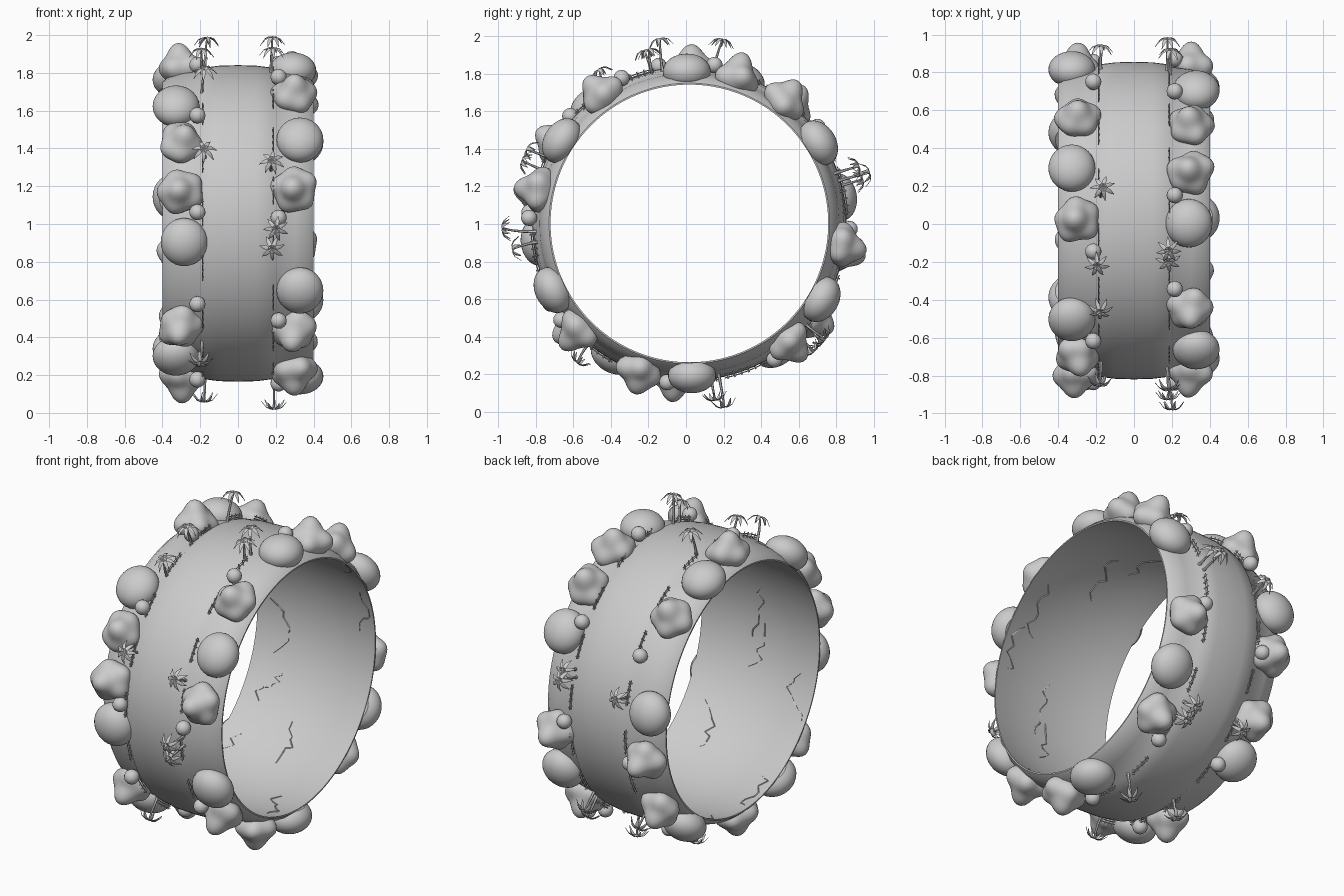
import bpy, bmesh, math, random
from math import sin, cos, pi, radians
from mathutils import Matrix, Vector

random.seed(4)
if "Cube" in bpy.data.objects:
    bpy.data.objects.remove(bpy.data.objects["Cube"])

grey = bpy.data.materials.new("stone grey")
grey.use_nodes = True
grey.diffuse_color = (0.6, 0.6, 0.6, 1)
grey.node_tree.nodes["Principled BSDF"].inputs["Base Color"].default_value = (0.6, 0.6, 0.6, 1)

CENTRE = Vector((0, 0.018, 1.003))


def place(angle, x, r):
    """Frame on the ring: local z points outward, local x along the axle."""
    spin = Matrix.Rotation(radians(angle - 90), 4, 'X')
    return Matrix.Translation(CENTRE) @ spin @ Matrix.Translation((x, 0, r))


def finish(name, bm, smooth=True):
    bmesh.ops.recalc_face_normals(bm, faces=bm.faces)
    mesh = bpy.data.meshes.new(name)
    bm.to_mesh(mesh)
    bm.free()
    mesh.materials.append(grey)
    ob = bpy.data.objects.new(name, mesh)
    bpy.context.collection.objects.link(ob)
    if smooth:
        bpy.ops.object.select_all(action='DESELECT')
        ob.select_set(True)
        bpy.context.view_layer.objects.active = ob
        bpy.ops.object.shade_smooth_by_angle(angle=radians(40))


def tube(bm, points, radii, sides=6):
    """Tapered tube through the points."""
    loops = []
    for i, p in enumerate(points):
        d = points[min(i + 1, len(points) - 1)] - points[max(i - 1, 0)]
        q = d.to_track_quat('Z', 'Y')
        loops.append([bm.verts.new(p + q @ Vector((radii[i] * cos(2 * pi * k / sides),
                                                  radii[i] * sin(2 * pi * k / sides), 0)))
                      for k in range(sides)])
    for a, b in zip(loops, loops[1:]):
        for k in range(sides):
            n = (k + 1) % sides
            bm.faces.new((a[k], a[n], b[n], b[k]))
    bm.faces.new(loops[0])
    bm.faces.new(loops[-1])


# Ring body: crowned tread, sloping shoulders and bowed inner wall
def inner_radius(x):
    return 0.785 - 0.045 * (x / 0.4) ** 2


half = [(0, .838), (.1, .835), (.185, .824), (.2, .812), (.3, .798), (.37, .775), (.4, .748)]
outer = [(-x, r) for x, r in half[:0:-1]] + half
inner = [(x / 10, inner_radius(x / 10)) for x in range(4, -5, -1)]
bm = bmesh.new()
STEPS = 144
section = outer + inner
rows = [[bm.verts.new(place(360 * s / STEPS, x, r).translation) for x, r in section]
        for s in range(STEPS)]
for s in range(STEPS):
    a, b = rows[s], rows[(s + 1) % STEPS]
    for k in range(len(section)):
        n = (k + 1) % len(section)
        bm.faces.new((a[k], a[n], b[n], b[k]))
finish("ring_body", bm)


# Smooth boulders and lumpy rocks around both shoulders
def seat(bm, matrix):
    """Move a rock onto the ring and keep it out of the open hole."""
    bmesh.ops.transform(bm, matrix=matrix, verts=bm.verts)
    for v in bm.verts:
        radial = Vector((0, v.co.y - CENTRE.y, v.co.z - CENTRE.z))
        wall = inner_radius(min(abs(v.co.x), .4)) + .004
        if abs(v.co.x) < .405 and radial.length < wall:
            v.co += radial.normalized() * (wall - radial.length)


def boulder(name, angle, x):
    bm = bmesh.new()
    bmesh.ops.create_uvsphere(bm, u_segments=32, v_segments=20, radius=1)
    seat(bm, place(angle, x, .81) @ Matrix.Diagonal((.124, .128, .095, 1)))
    finish(name, bm)


def lumpy_rock(name, angle, x):
    bm = bmesh.new()
    bmesh.ops.create_icosphere(bm, subdivisions=4, radius=1)
    turn = random.uniform(0, 2 * pi)
    lumps = [(Vector((random.uniform(-.2, .2), random.uniform(-.2, .2), 1)).normalized(), .05)]
    for k in range(5):
        t = turn + 2 * pi * k / 5 + random.uniform(-.15, .15)
        lumps.append((Vector((cos(t), sin(t), random.uniform(-.2, .3))).normalized(),
                      random.uniform(.028, .042)))
    for v in bm.verts:
        d = v.co.normalized()
        v.co = d * (.092 + sum(h * max(0, d.dot(c)) ** 6 for c, h in lumps))
    seat(bm, place(angle, x, .815))
    finish(name, bm)


boulders = {1: ("left", (32, -30, -89, -154, 147)), -1: ("right", (130, 70, 10, -55, 240))}
rocks = {1: ("left", (72, 52, -8, -50, -109, -136, 167, 124)),
         -1: ("right", (168, 149, 90, 49, -10, -37, 264, 222))}
for side in (1, -1):
    word, angles = boulders[side]
    for i, angle in enumerate(angles):
        boulder(f"boulder_{word}_{i}", angle, side * .328)
    word, angles = rocks[side]
    for i, angle in enumerate(angles):
        lumpy_rock(f"lumpy_rock_{word}_{i}", angle, side * .3)
boulder("inset_boulder_left", 91, .29)
boulder("inset_boulder_right", 187, -.285)

# Small round stones beside the tread
for side, word, angles in ((1, "left", (262, 217, 178, 115, 81, 37, -2, -58)),
                           (-1, "right", (138, 176, 210, 255, 31, 101, -12, -58))):
    for i, angle in enumerate(angles):
        bm = bmesh.new()
        bmesh.ops.create_uvsphere(bm, u_segments=16, v_segments=10, radius=.043)
        bmesh.ops.transform(bm, matrix=place(angle, side * .215, .855), verts=bm.verts)
        finish(f"small_stone_{word}_{i}", bm)


# Palm trees
def palm(name, angle, x, height):
    bm = bmesh.new()
    lean = random.uniform(-.025, .025)
    trunk = [Vector((lean * .5 * t * t, lean * t * t, height * t)) for t in (0, .25, .5, .75, 1)]
    tube(bm, trunk, (.010, .008, .007, .006, .005))
    top = trunk[-1]
    turn = random.uniform(0, pi)
    for k in range(7):
        t = turn + 2 * pi * k / 7
        out, across = Vector((cos(t), sin(t), 0)), Vector((-sin(t), cos(t), 0))
        up = Vector((0, 0, 1))
        spine, left, right = [], [], []
        for f, width in ((0, .003), (.3, .011), (.65, .010), (1, .001)):
            p = top + out * .068 * f + up * (.05 * f - .085 * f * f)
            spine.append(bm.verts.new(p + up * .004))
            left.append(bm.verts.new(p + across * width))
            right.append(bm.verts.new(p - across * width))
        for a, b in ((left, spine), (spine, right), (right, left)):
            for j in range(3):
                bm.faces.new((a[j], a[j + 1], b[j + 1], b[j]))
    bmesh.ops.transform(bm, matrix=place(angle, x, .815), verts=bm.verts)
    finish(name, bm)


TALL, SHORT = .175, .13
for side, word, tall, short in (
        (1, "left", (100, 183, 16, -79), (104, 187, 160, 19, -41, -46)),
        (-1, "right", (81,), (104, 155, 122, 14, -41, -82, 230))):
    for i, angle in enumerate(tall + short):
        palm(f"palm_{word}_{i}", angle, side * (.19 if i % 2 else .175),
             TALL if i < len(tall) else SHORT)

# Low fences along both edges of the tread
for side, word in ((1, "left"), (-1, "right")):
    for i in range(18):
        bm = bmesh.new()
        start = 20 * i + (4 if side > 0 else 12)
        for k in range(4):
            post = place(start + 2.6 * k, side * .187, .815)
            tube(bm, [post.translation, post @ Vector((0, 0, .04))], (.004, .004), 4)
        for r in (.832, .845):
            rail = [place(start - 1 + 2.5 * k, side * .187, r).translation for k in range(5)]
            tube(bm, rail, [.003] * 5, 4)
        finish(f"fence_{word}_{i}", bm, False)

# Thin jagged cracks across the inner wall
for i in range(18):
    bm = bmesh.new()
    angle, x = 20 * i + random.uniform(-5, 5), random.choice((-.28, 0, .28))
    path = []
    for k in range(9):
        path.append(place(angle, x, inner_radius(x) - .001).translation)
        angle += random.uniform(1, 4)
        x = max(-.37, min(.37, x + random.choice((-.04, 0, .04))))
    tube(bm, path, [.002] + [.004] * 7 + [.002], 4)
    finish(f"crack_{i}", bm, False)
